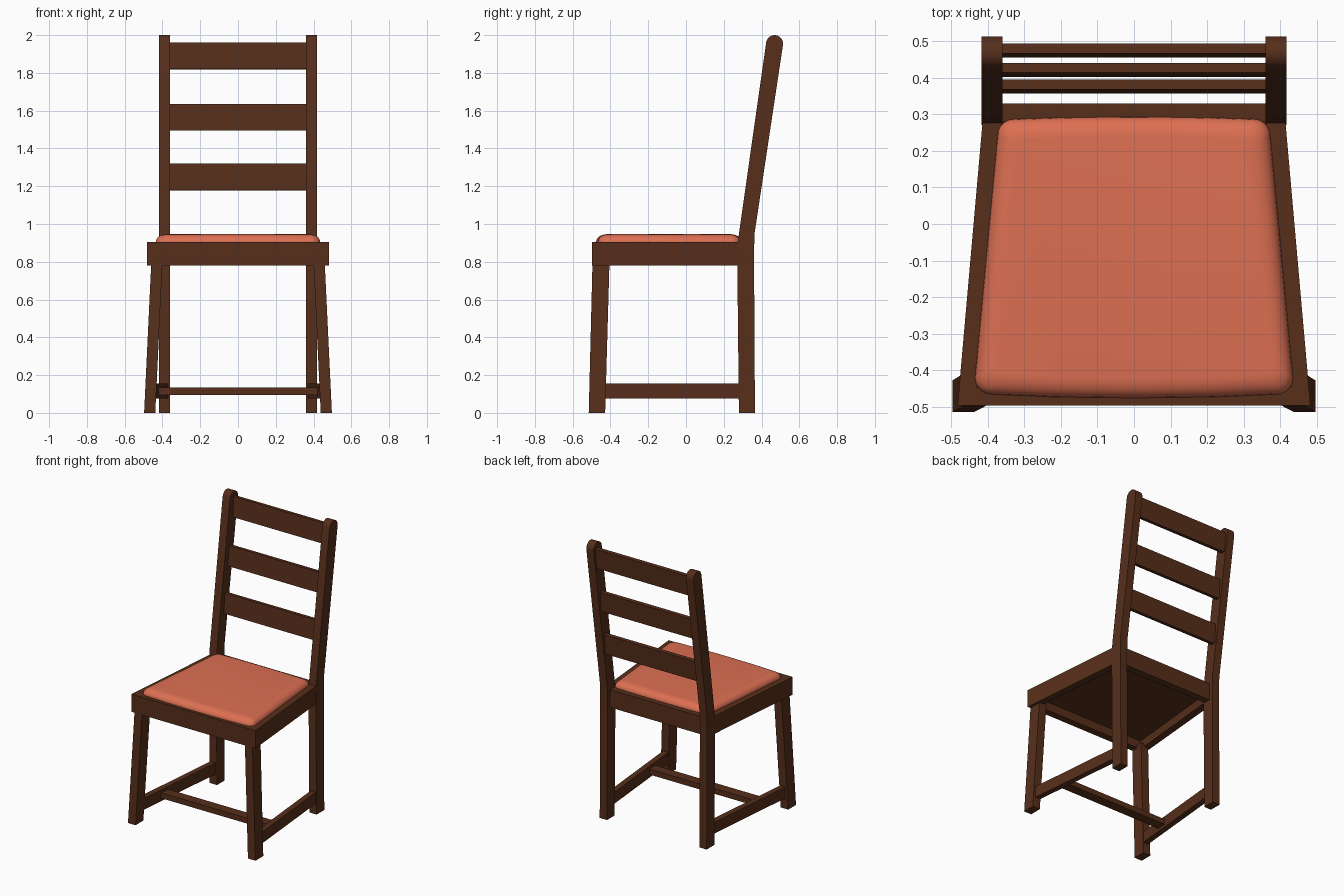
import bpy, bmesh, math
from mathutils import Vector

if "Cube" in bpy.data.objects:
    bpy.data.objects.remove(bpy.data.objects["Cube"])


def material(name, rgb):
    m = bpy.data.materials.new(name)
    m.diffuse_color = (*rgb, 1)
    m.use_nodes = True
    m.node_tree.nodes["Principled BSDF"].inputs["Base Color"].default_value = m.diffuse_color
    return m


WOOD = material("dark_wood", (0.095, 0.028, 0.011))
FABRIC = material("coral_fabric", (0.72, 0.16, 0.085))


def loft(name, rings, mat=WOOD, mirror=False, closed=False):
    """Skin equal-length rings; cap the ends, or join last to first if closed."""
    bm = bmesh.new()
    vs = [[bm.verts.new(p) for p in r] for r in rings]
    n = len(rings[0])
    pairs = list(zip(vs, vs[1:])) + ([(vs[-1], vs[0])] if closed else [])
    for a, b in pairs:
        for i in range(n):
            j = (i + 1) % n
            bm.faces.new((a[i], a[j], b[j], b[i]))
    if not closed:
        bm.faces.new(vs[0])
        bm.faces.new(vs[-1])
    bmesh.ops.recalc_face_normals(bm, faces=bm.faces)
    me = bpy.data.meshes.new(name)
    bm.to_mesh(me)
    bm.free()
    me.materials.append(mat)
    ob = bpy.data.objects.new(name, me)
    bpy.context.collection.objects.link(ob)
    if mirror:
        ob.modifiers.new("Mirror", 'MIRROR')
    return ob


def rect(x0, x1, y0, y1, z):
    return [(x0, y0, z), (x1, y0, z), (x1, y1, z), (x0, y1, z)]


def trapezoid(front_x, back_x, y0, y1, z):
    return [(-front_x, y0, z), (front_x, y0, z), (back_x, y1, z), (-back_x, y1, z)]


def shade_smooth(ob, angle):
    bpy.ops.object.select_all(action='DESELECT')
    bpy.context.view_layer.objects.active = ob
    ob.select_set(True)
    bpy.ops.object.shade_smooth_by_angle(angle=math.radians(angle))


# Back posts: one bent side profile with a rounded top
profile = [(0.28, 0), (0.365, 0), (0.36, 0.85), (0.363, 0.95)]
for i in range(13):
    a = math.radians(-8 + 180 * i / 12)
    profile.append((0.469 + 0.045 * math.cos(a), 1.955 + 0.045 * math.sin(a)))
profile += [(0.279, 0.94), (0.271, 0.85)]
posts = loft("back_posts", [[(x, y, z) for y, z in profile] for x in (0.36, 0.417)], mirror=True)
shade_smooth(posts, 30)

# Splayed front legs
loft("front_legs", [rect(0.438, 0.497, -0.515, -0.428, 0),
                    rect(0.400, 0.459, -0.495, -0.405, 0.80)], mirror=True)

# Tapered seat frame, open in the middle, and its recessed panel
loft("seat_frame", [trapezoid(0.483, 0.41, -0.497, 0.33, 0.78),
                    trapezoid(0.483, 0.41, -0.497, 0.33, 0.905),
                    trapezoid(0.43, 0.362, -0.447, 0.28, 0.905),
                    trapezoid(0.43, 0.362, -0.447, 0.28, 0.78)], closed=True)
loft("seat_panel", [trapezoid(0.44, 0.37, -0.455, 0.29, 0.84),
                    trapezoid(0.44, 0.37, -0.455, 0.29, 0.89)])


# Cushion: rounded, slightly bowed trapezoid with a rolled edge
def cushion_ring(inset, z):
    y0, y1 = -0.476 + inset, 0.293 - inset
    r = 0.045 - inset * 0.4
    pts = []
    for sx, sy, start in ((1, -1, -90), (1, 1, 0), (-1, 1, 90), (-1, -1, 180)):
        half = (0.435 if sy < 0 else 0.373) - inset
        cx = sx * (half - r)
        cy = (y0 + r + 0.01) if sy < 0 else (y1 - r - 0.006)
        for k in range(6):
            a = math.radians(start + 90 * k / 5)
            pts.append((cx + r * math.cos(a), cy + r * math.sin(a), z))
        if sy != 0 and (sx, sy) in ((1, 1), (-1, -1)):
            # bow the long front and back edges
            for t in (0.5, 0, -0.5):
                x = sx * half * t
                bow = 0.01 * (1 - t * t)
                y = (y1 - 0.006 + bow * 0.6) if sy > 0 else (y0 + 0.01 - bow)
                pts.append((x, y, z))
    return pts


rings = [cushion_ring(0, 0.88)]
for i in range(7):
    a = math.radians(90 * i / 6)
    rings.append(cushion_ring(0.055 * (1 - math.cos(a)), 0.905 + 0.041 * math.sin(a)))
shade_smooth(loft("seat_cushion", rings, FABRIC), 40)

# Back slats, leaning slightly with the posts
for i, (y, z) in enumerate(((0.376, 1.248), (0.422, 1.565), (0.475, 1.89))):
    t, h, lean = 0.0135, 0.07, 0.08
    section = [(y + sy * t + sz * h * lean, z + sz * h - sy * t * lean)
               for sy, sz in ((-1, -1), (1, -1), (1, 1), (-1, 1))]
    loft(f"back_slat_{i + 1}", [[(x, p, q) for p, q in section] for x in (-0.375, 0.375)])

# Side stretchers follow the taper from front leg to back post
loft("side_stretchers", [[(x + dx, y, z) for dx, z in
                          ((-0.02, 0.075), (0.02, 0.075), (0.02, 0.155), (-0.02, 0.155))]
                         for x, y in ((0.458, -0.45), (0.388, 0.30))], mirror=True)

# Cross stretcher between the side stretchers
loft("cross_stretcher", [rect(-0.43, 0.43, -0.255, -0.185, 0.096),
                         rect(-0.43, 0.43, -0.255, -0.185, 0.134)])
